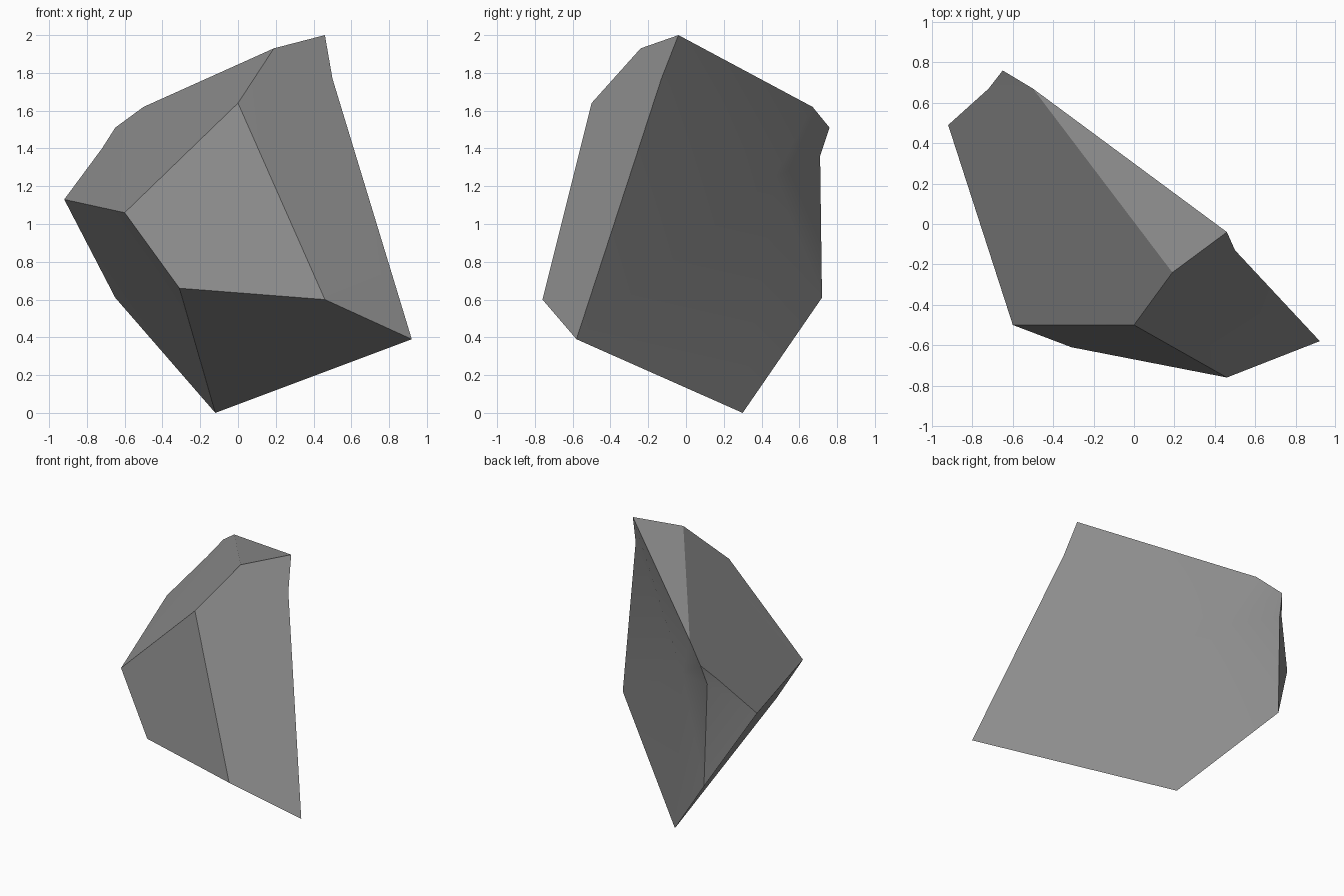
import bpy, bmesh, math

if "Cube" in bpy.data.objects:
    bpy.data.objects.remove(bpy.data.objects["Cube"])

# Corner points of the faceted rock
P = {
    "A": (0.46, -0.04, 2.00), "B": (0.19, -0.24, 1.93), "C": (0.00, -0.50, 1.64),
    "D": (-0.50, 0.67, 1.62), "E": (-0.65, 0.76, 1.51), "F": (-0.72, 0.67, 1.40),
    "G": (-0.92, 0.49, 1.13), "H": (-0.60, -0.50, 1.06), "I": (-0.31, -0.61, 0.66),
    "J": (0.46, -0.76, 0.60), "K": (0.92, -0.58, 0.39), "L": (-0.12, 0.30, 0.00),
    "M": (-0.65, 0.72, 0.61), "N": (0.50, -0.13, 1.77), "P": (-0.67, 0.71, 1.36),
    "Q": (-0.30, 0.47, 1.25),
}
# Cut facets: front, underside, left, top, crown, right, back-left corner
FACETS = ["CHIJ", "IJKL", "GHIL", "GLM", "HCB", "HBD", "HDG", "GDF", "DEF", "ABD",
          "BCJ", "BJK", "BKN", "ABN", "EFP", "FGP", "GMP"]
# Softly hollowed back: a fan around the inner point Q
rim = "ANKLMPED"
FACETS += [a + b + "Q" for a, b in zip(rim, rim[1:] + rim[0])]

bm = bmesh.new()
verts = {k: bm.verts.new(co) for k, co in P.items()}
for names in FACETS:
    bm.faces.new([verts[n] for n in names])
bmesh.ops.recalc_face_normals(bm, faces=bm.faces)
mesh = bpy.data.meshes.new("rock")
bm.to_mesh(mesh)
bm.free()

rock = bpy.data.objects.new("rock", mesh)
bpy.context.collection.objects.link(rock)
stone = bpy.data.materials.new("stone grey")
stone.diffuse_color = (0.27, 0.27, 0.27, 1)
stone.use_nodes = True
stone.node_tree.nodes["Principled BSDF"].inputs["Base Color"].default_value = stone.diffuse_color
mesh.materials.append(stone)

# Smooth the back while keeping the cut edges sharp
bpy.context.view_layer.objects.active = rock
rock.select_set(True)
bpy.ops.object.shade_smooth_by_angle(angle=math.radians(25))
